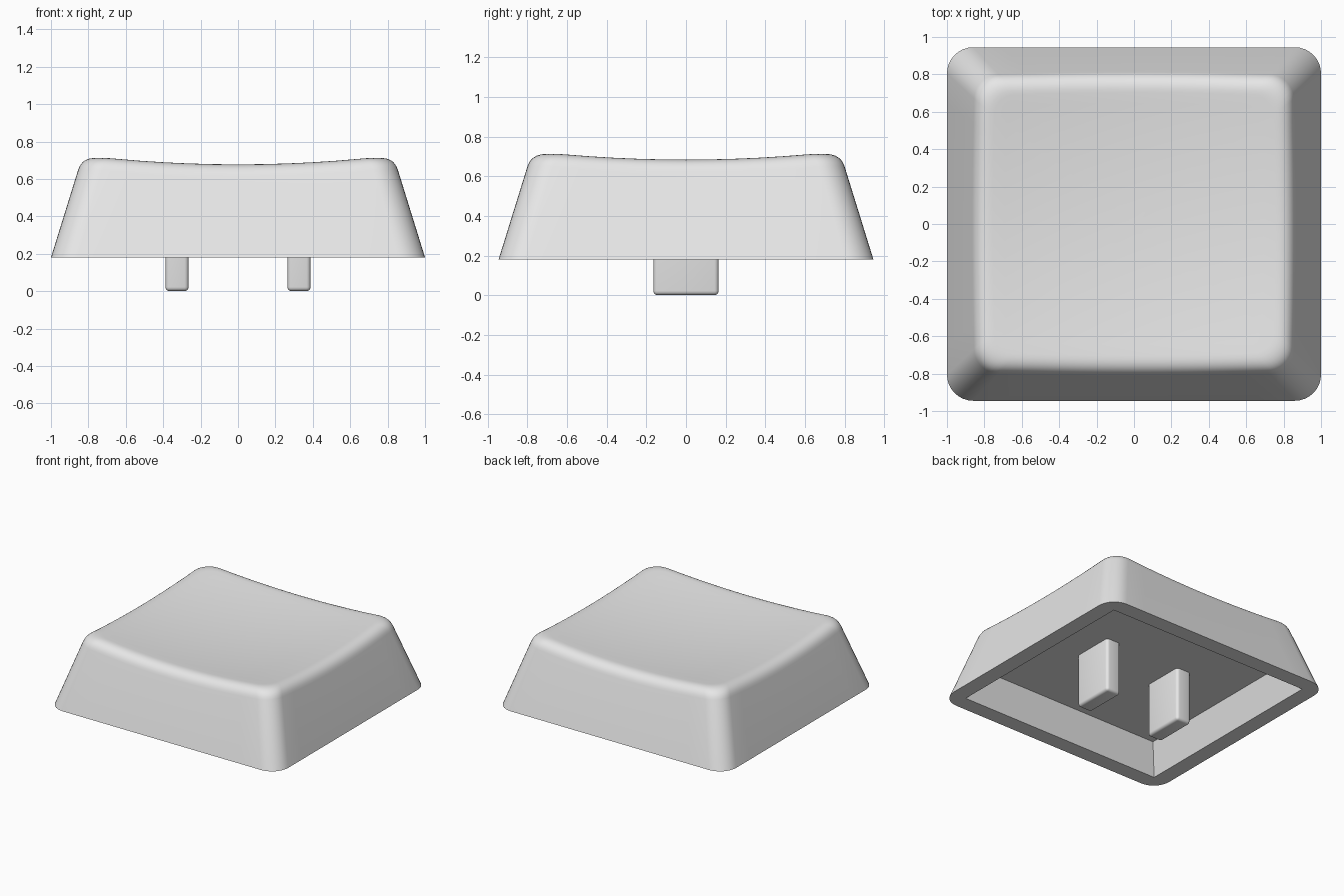
import bpy, bmesh, math
from mathutils import Vector

if "Cube" in bpy.data.objects:
    bpy.data.objects.remove(bpy.data.objects["Cube"])

BASE_Z, CEILING_Z, SLOPE = 0.18, 0.42, 0.31
HX, HY = 1.0, 0.945
EDGE, ARC = 10, 8          # segments along each straight edge and corner arc

grey = bpy.data.materials.new("light grey plastic")
grey.diffuse_color = (0.8, 0.8, 0.8, 1)
grey.use_nodes = True
grey.node_tree.nodes["Principled BSDF"].inputs["Base Color"].default_value = grey.diffuse_color


def outline(inset, radius):
    """Rounded rectangle with a fixed point count, anticlockwise."""
    hx, hy = HX - inset, HY - inset
    corners = []
    for k, (sx, sy) in enumerate([(1, 1), (-1, 1), (-1, -1), (1, -1)]):
        c = Vector((sx * (hx - radius), sy * (hy - radius)))
        corners.append([c + radius * Vector((math.cos(a), math.sin(a)))
                        for a in [(k + j / ARC) * math.pi / 2 for j in range(ARC + 1)]])
    pts = []
    for k in range(4):
        a, b = corners[k][-1], corners[(k + 1) % 4][0]
        pts += corners[k] + [a.lerp(b, j / EDGE) for j in range(1, EDGE)]
    return pts


def dish(p):
    """Height of the shallow scooped top."""
    return 0.64 + 0.074 * p.length_squared


def smooth_object(name, bm):
    mesh = bpy.data.meshes.new(name)
    bm.to_mesh(mesh)
    bm.free()
    mesh.materials.append(grey)
    obj = bpy.data.objects.new(name, mesh)
    bpy.context.collection.objects.link(obj)
    bpy.ops.object.select_all(action='DESELECT')
    obj.select_set(True)
    bpy.context.view_layer.objects.active = obj
    bpy.ops.object.shade_smooth_by_angle(angle=math.radians(32))
    return obj


# Keycap shell: cavity, rim, sloped walls, rounded shoulder, scooped top
count = len(outline(0, 0.14))
flat = lambda pts, z: [Vector((p.x, p.y, z)) for p in pts]
rings = [flat(outline(0.124 + 0.065, 0), CEILING_Z),
         flat(outline(0.124, 0), BASE_Z),
         flat(outline(0, 0.14), BASE_Z)]

STEPS, DROP, REACH = 8, 0.075, 0.085
shoulder = [[] for _ in range(STEPS + 1)]
for i in range(count):
    inset = 0.16
    for _ in range(4):      # where the wall would meet the scooped top
        p = outline(inset, 0.13)[i]
        inset = SLOPE * (dish(p) - BASE_Z)
    z = dish(p)
    low = outline(inset - SLOPE * DROP, 0.13)[i]
    top = outline(inset + REACH, 0.11)[i]
    a, b, c = (Vector((*low, z - DROP)), Vector((*p, z)), Vector((*top, dish(top))))
    for s in range(STEPS + 1):
        t = s / STEPS
        shoulder[s].append(a * (1 - t) ** 2 + b * 2 * t * (1 - t) + c * t * t)
rings += shoulder
for s in range(11, -1, -1):
    pts = [Vector(v.xy) * s / 12 for v in shoulder[-1]]
    rings.append([Vector((p.x, p.y, dish(p))) for p in pts])

bm = bmesh.new()
loops = [[bm.verts.new(v) for v in ring] for ring in rings]
for lo, hi in zip(loops, loops[1:]):
    for i in range(count):
        j = (i + 1) % count
        bm.faces.new((lo[i], lo[j], hi[j], hi[i]))
bm.faces.new(loops[0][::-1])
bmesh.ops.remove_doubles(bm, verts=bm.verts, dist=1e-5)
bmesh.ops.recalc_face_normals(bm, faces=bm.faces)
smooth_object("keycap_shell", bm)

# Two mounting prongs hanging from the cavity ceiling
for side, x in (("left", -0.326), ("right", 0.326)):
    bm = bmesh.new()
    bmesh.ops.create_cube(bm, size=1)
    height = CEILING_Z + 0.01
    for v in bm.verts:
        v.co = Vector((x + v.co.x * 0.124, v.co.y * 0.33, (v.co.z + 0.5) * height))
    edges = [e for e in bm.edges if min(v.co.z for v in e.verts) < 0.01]
    bmesh.ops.bevel(bm, geom=edges, offset=0.022, segments=4, profile=0.5, affect='EDGES')
    smooth_object(side + "_prong", bm)
